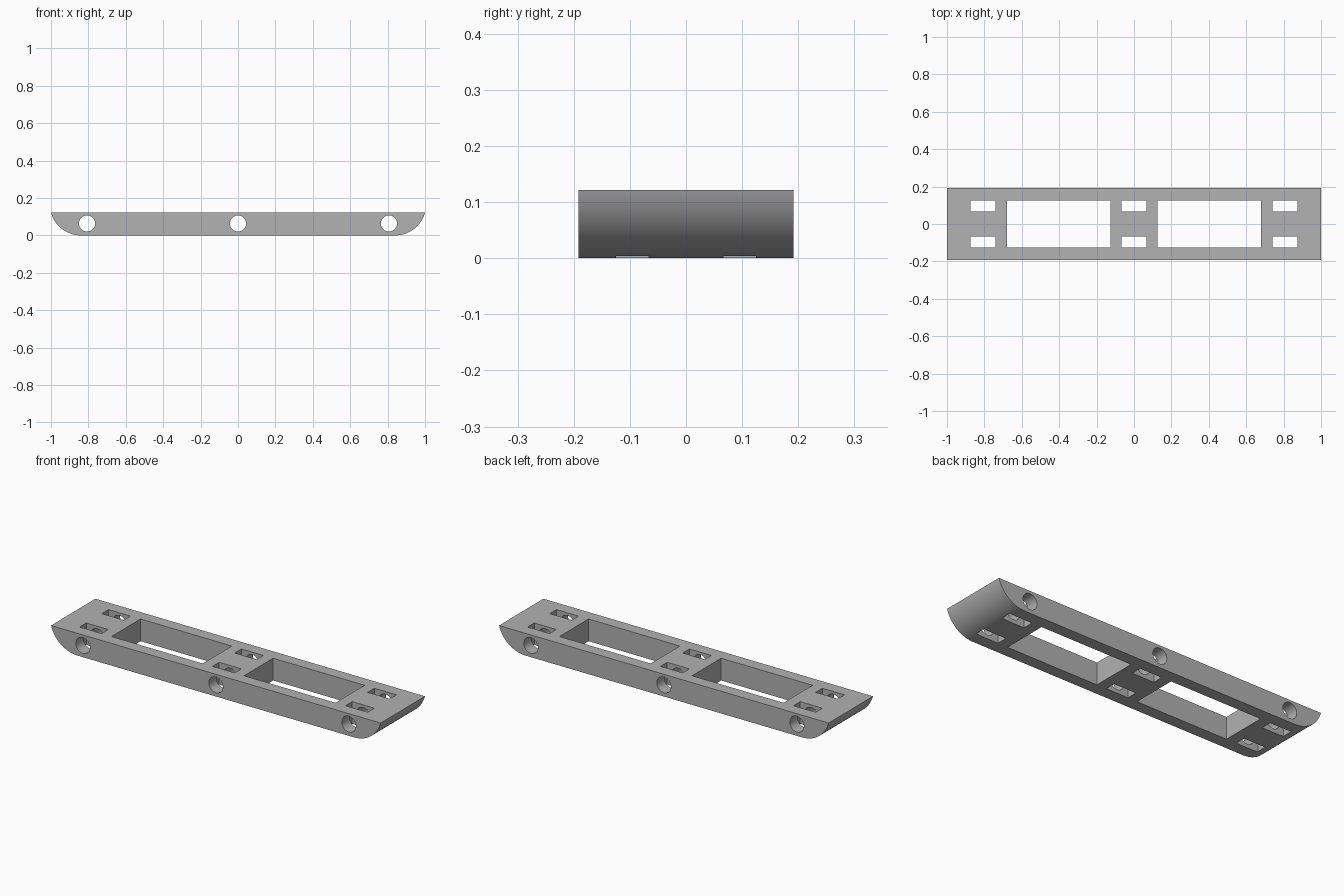
import bpy, bmesh, math
from mathutils import Matrix, Vector

if "Cube" in bpy.data.objects:
    bpy.data.objects.remove(bpy.data.objects["Cube"], do_unlink=True)

HEIGHT, HALF_DEPTH = 0.122, 0.192
FLAT_END, CURVE_R = 0.84, 0.166      # where the underside starts to curl up
STATIONS = (-0.807, 0, 0.807)        # bolt hole positions along the bar

grey = bpy.data.materials.new("light grey")
grey.use_nodes = True
colour = (0.445, 0.445, 0.445, 1)
grey.diffuse_color = colour
grey.node_tree.nodes["Principled BSDF"].inputs["Base Color"].default_value = colour


def make_object(name, bm):
    bmesh.ops.recalc_face_normals(bm, faces=bm.faces)
    mesh = bpy.data.meshes.new(name)
    bm.to_mesh(mesh)
    bm.free()
    mesh.materials.append(grey)
    obj = bpy.data.objects.new(name, mesh)
    bpy.context.collection.objects.link(obj)
    return obj


def add_box(bm, x0, x1, y0, y1):
    centre = Vector(((x0 + x1) / 2, (y0 + y1) / 2, HEIGHT / 2))
    size = Matrix.Diagonal((x1 - x0, y1 - y0, HEIGHT * 2, 1))
    bmesh.ops.create_cube(bm, size=1, matrix=Matrix.Translation(centre) @ size)


# Bar: side profile with curled-up ends, extruded through the depth
sweep = math.acos((CURVE_R - HEIGHT) / CURVE_R)
steps = 24
right_end = [(FLAT_END + CURVE_R * math.sin(sweep * i / steps),
              CURVE_R * (1 - math.cos(sweep * i / steps))) for i in range(steps + 1)]
scale = (1 - FLAT_END) / (right_end[-1][0] - FLAT_END)
right_end = [(FLAT_END + (x - FLAT_END) * scale, z) for x, z in right_end]
profile = right_end + [(-x, z) for x, z in reversed(right_end)]
bm = bmesh.new()
face = bm.faces.new([bm.verts.new((x, -HALF_DEPTH, z)) for x, z in profile])
ext = bmesh.ops.extrude_face_region(bm, geom=[face])
bmesh.ops.translate(bm, vec=(0, 2 * HALF_DEPTH, 0),
                    verts=[v for v in ext["geom"] if isinstance(v, bmesh.types.BMVert)])
bar = make_object("slotted_bar", bm)

# Two large windows and three pairs of nut slots, all open top to bottom
bm = bmesh.new()
for x0, x1 in ((-0.68, -0.125), (0.125, 0.68)):
    add_box(bm, x0, x1, -0.126, 0.126)
for x in STATIONS:
    for y0, y1 in ((-0.125, -0.067), (0.067, 0.125)):
        add_box(bm, x - 0.067, x + 0.067, y0, y1)
openings = make_object("opening_cutter", bm)

# Round bolt holes from front to back
bm = bmesh.new()
for x in STATIONS:
    place = Matrix.Translation((x, 0, 0.064)) @ Matrix.Rotation(math.pi / 2, 4, "X")
    bmesh.ops.create_cone(bm, cap_ends=True, segments=48, radius1=0.043,
                          radius2=0.043, depth=0.6, matrix=place)
holes = make_object("hole_cutter", bm)

# Cut the bar and drop the cutters
bpy.ops.object.select_all(action="DESELECT")
bpy.context.view_layer.objects.active = bar
bar.select_set(True)
for cutter in (openings, holes):
    cutter.hide_render = True
    mod = bar.modifiers.new("cut", "BOOLEAN")
    mod.operation = "DIFFERENCE"
    mod.solver = "EXACT"
    mod.object = cutter
    bpy.ops.object.modifier_apply(modifier=mod.name)
    bpy.data.objects.remove(cutter, do_unlink=True)

bpy.ops.object.shade_smooth_by_angle(angle=math.radians(30))
